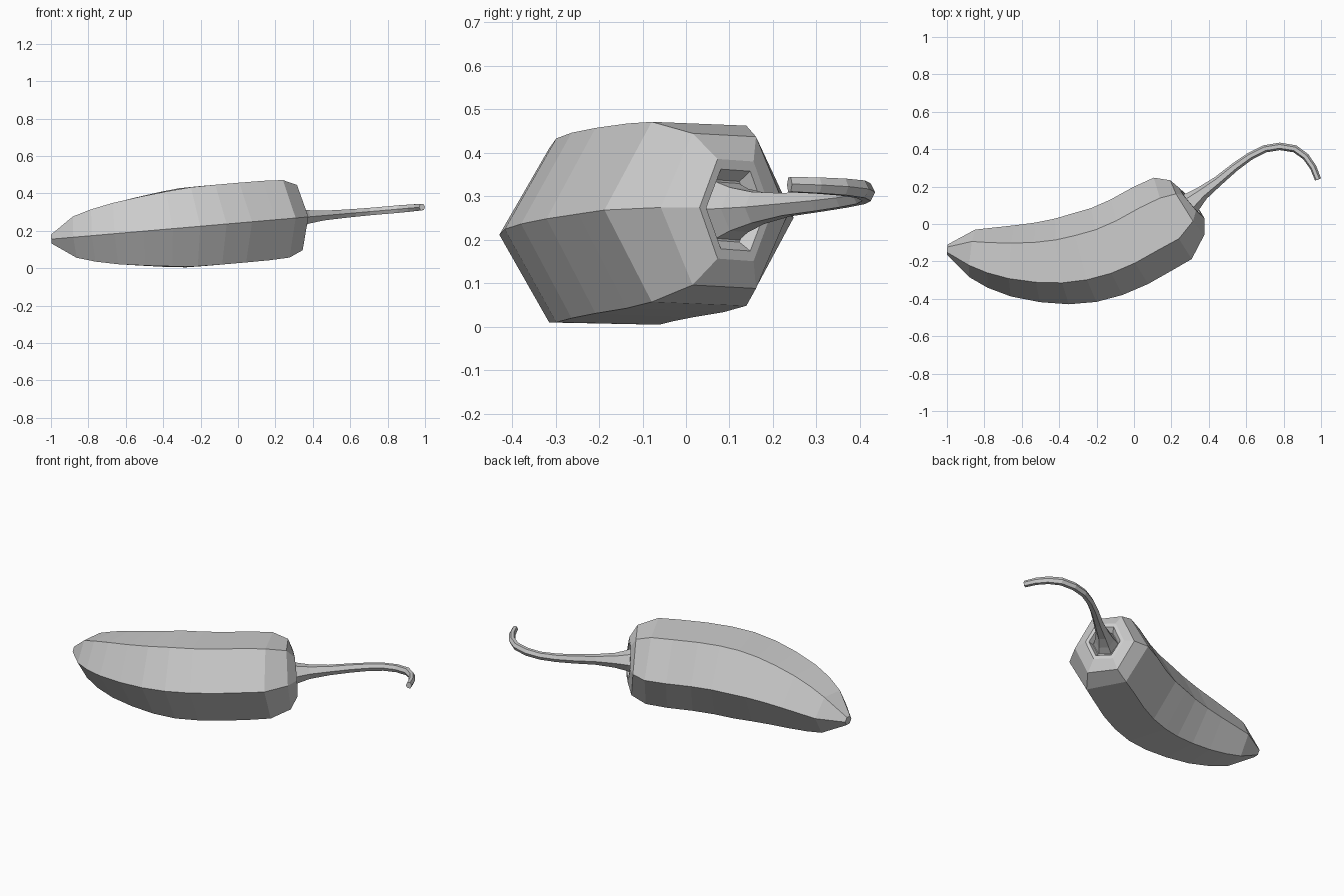
import bpy, bmesh
from math import sin, cos, radians, sqrt
from mathutils import Vector

SLOPE = 0.0865                       # the whole pepper lies in a slightly tilted plane
UP = Vector((-SLOPE, 0, 1)).normalized()


def on_plane(x, y):
    return Vector((x, y, 0.155 + SLOPE * (x + 1)))


def hex_loft(name, rings):
    """Loft hexagons; each ring is (x, y, heading in degrees, half width, half height)."""
    bm = bmesh.new()
    loops = []
    for x, y, heading, w, h in rings:
        a = radians(heading)
        side = on_plane(x - sin(a), y + cos(a)) - on_plane(x, y)
        loop = []
        for i in range(6):
            t = radians(60 * i)
            p = on_plane(x, y) + side * (w * cos(t)) + UP * (h * sin(t) / sin(radians(60)))
            loop.append(bm.verts.new(p))
        loops.append(loop)
    for a, b in zip(loops, loops[1:]):
        for i in range(6):
            j = (i + 1) % 6
            bm.faces.new((a[i], a[j], b[j], b[i]))
    bm.faces.new(loops[0])
    bm.faces.new(loops[-1])
    bmesh.ops.recalc_face_normals(bm, faces=bm.faces)
    mesh = bpy.data.meshes.new(name)
    bm.to_mesh(mesh)
    bm.free()
    obj = bpy.data.objects.new(name, mesh)
    bpy.context.collection.objects.link(obj)
    return obj


# pepper body: tip to shoulder, regular hexagons
body = [(x, y, a, r, r * sqrt(3) / 2) for x, y, a, r in [
    (-0.997, -0.137, -3, 0.028),
    (-0.865, -0.157, -7, 0.128),
    (-0.765, -0.180, -6, 0.162),
    (-0.650, -0.197, -3, 0.190),
    (-0.515, -0.205, 3, 0.213),
    (-0.385, -0.200, 9, 0.232),
    (-0.265, -0.180, 15, 0.245),
    (-0.145, -0.147, 20, 0.247),
    (-0.025, -0.095, 24, 0.247),
    (0.100, -0.025, 25, 0.246),
    (0.207, 0.030, 25, 0.240)]]
# rounded shoulder, rim and recessed stem socket
body += [(0.285, 0.088, 32, 0.172, 0.175),
         (0.307, 0.114, 40, 0.108, 0.115),
         (0.307, 0.114, 40, 0.088, 0.092),
         (0.284, 0.095, 40, 0.072, 0.070)]
hex_loft("pepper_body", body)

# curled stem, flared at the base
stem = [(0.282, 0.094, 40, 0.070, 0.066),
        (0.315, 0.122, 40, 0.055, 0.050),
        (0.365, 0.165, 38, 0.038, 0.036),
        (0.450, 0.230, 38, 0.027, 0.026)]
stem += [(x, y, a, r, r) for x, y, a, r in [
    (0.540, 0.305, 38, 0.023),
    (0.620, 0.362, 32, 0.021),
    (0.700, 0.402, 19, 0.020),
    (0.780, 0.415, 0, 0.020),
    (0.860, 0.402, -22, 0.020),
    (0.918, 0.360, -45, 0.019),
    (0.958, 0.303, -60, 0.018),
    (0.984, 0.238, -70, 0.017)]]
hex_loft("stem", stem)
